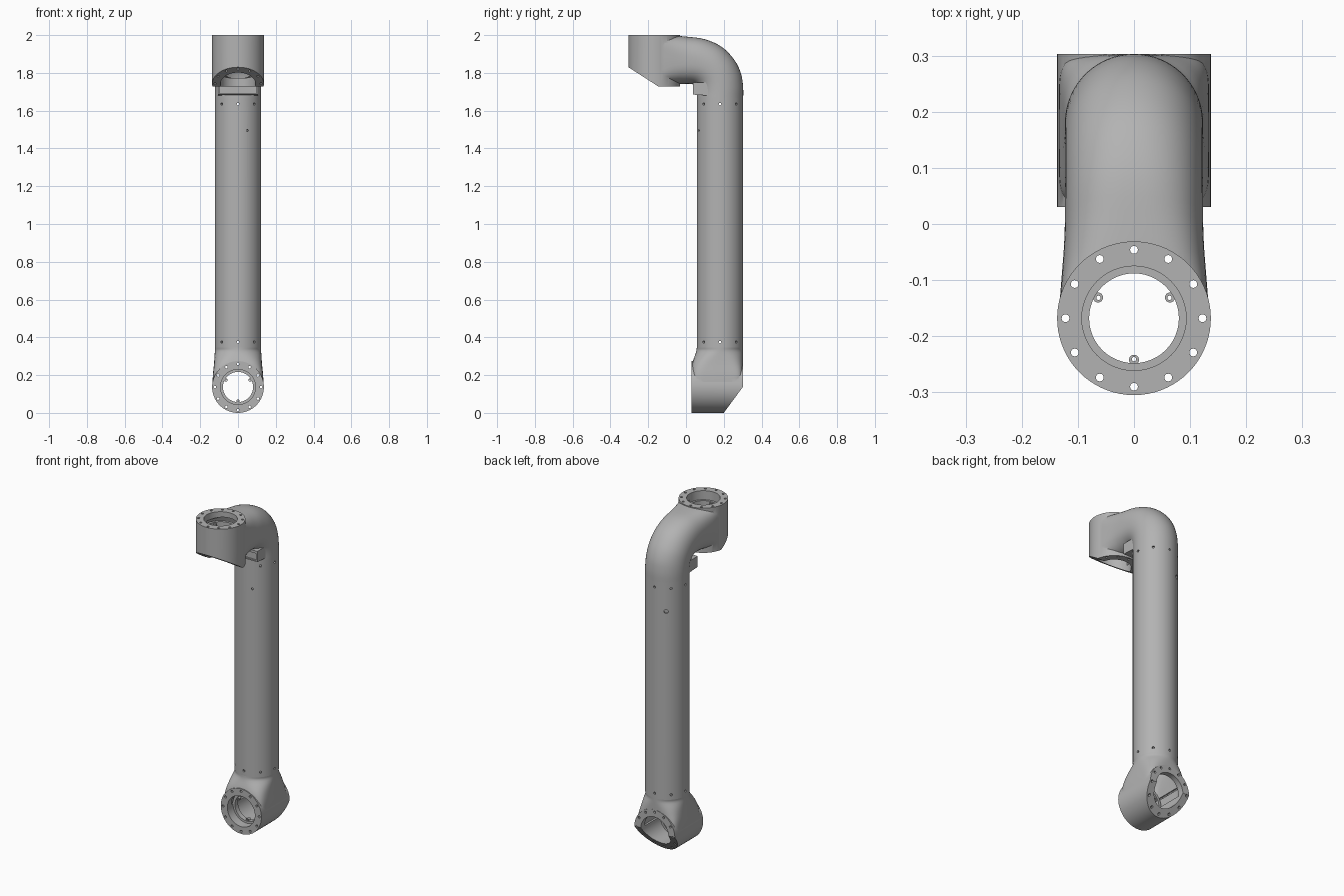
import bpy, bmesh, math
from mathutils import Matrix, Vector

if "Cube" in bpy.data.objects:
    bpy.data.objects.remove(bpy.data.objects["Cube"], do_unlink=True)

metal = bpy.data.materials.new("cast metal grey")
metal.use_nodes = True
metal.diffuse_color = (0.45, 0.45, 0.45, 1)
metal.node_tree.nodes["Principled BSDF"].inputs["Base Color"].default_value = metal.diffuse_color

TUBE_Y, TUBE_R = 0.18, 0.123
BARREL_R, BARREL_LEN, BORE_R = 0.137, 0.273, 0.093


def make(name, bm):
    bmesh.ops.recalc_face_normals(bm, faces=bm.faces)
    mesh = bpy.data.meshes.new(name)
    bm.to_mesh(mesh)
    bm.free()
    mesh.materials.append(metal)
    obj = bpy.data.objects.new(name, mesh)
    bpy.context.collection.objects.link(obj)
    return obj


def cylinders(name, items, segments=24):
    """One object from (matrix, radius, length) cylinders centred on each matrix."""
    bm = bmesh.new()
    for matrix, radius, length in items:
        bmesh.ops.create_cone(bm, cap_ends=True, segments=segments, radius1=radius,
                              radius2=radius, depth=length, matrix=matrix)
    return make(name, bm)


def boolean(obj, cutter, operation="DIFFERENCE"):
    mod = obj.modifiers.new("cut", "BOOLEAN")
    mod.object, mod.operation, mod.solver = cutter, operation, "EXACT"
    graph = bpy.context.evaluated_depsgraph_get()
    result = bpy.data.meshes.new_from_object(obj.evaluated_get(graph))
    obj.modifiers.clear()
    obj.data = result
    bpy.data.objects.remove(cutter, do_unlink=True)


def smooth_sections(keys, steps=4):
    """Catmull-Rom interpolation through the key sections."""
    rows = [Vector(k) for k in keys]
    padded = [rows[0]] + rows + [rows[-1]]
    out = []
    for a, b, c, d in zip(padded, padded[1:], padded[2:], padded[3:]):
        for i in range(steps):
            t = i / steps
            out.append(b + (c - a) * (t / 2) + (a * 2 - b * 5 + c * 4 - d) * (t * t / 2)
                       + (b * 3 - a - c * 3 + d) * (t ** 3 / 2))
    return out + [rows[-1]]


def loft(name, keys, wall=0.0, sides=64):
    """Section: inner y, inner z, outer y, outer z, half width, squareness."""
    bm = bmesh.new()
    rings = []
    for y0, z0, y1, z1, width, power in smooth_sections(keys):
        inner, outer = Vector((0, y0, z0)), Vector((0, y1, z1))
        mid, arm = (inner + outer) / 2, (outer - inner) / 2
        arm *= 1 - wall / arm.length
        ring = []
        for i in range(sides):
            a = math.tau * i / sides
            sx, sy = (math.copysign(abs(v) ** (2 / power), v) for v in (math.cos(a), math.sin(a)))
            ring.append(bm.verts.new(mid + Vector(((width - wall) * sx, 0, 0)) + arm * sy))
        rings.append(ring)
    for low, high in zip(rings, rings[1:]):
        for i in range(sides):
            j = (i + 1) % sides
            bm.faces.new((low[i], low[j], high[j], high[i]))
    bm.faces.new(rings[0])
    bm.faces.new(rings[-1])
    return make(name, bm)


def prism(name, profile, half=0.3):
    bm = bmesh.new()
    face = bm.faces.new([bm.verts.new((-half, y, z)) for y, z in profile])
    new = bmesh.ops.extrude_face_region(bm, geom=[face])["geom"]
    bmesh.ops.translate(bm, vec=(2 * half, 0, 0),
                        verts=[v for v in new if isinstance(v, bmesh.types.BMVert)])
    return make(name, bm)


def shade(obj):
    bpy.ops.object.select_all(action="DESELECT")
    obj.select_set(True)
    bpy.context.view_layer.objects.active = obj
    bpy.ops.object.shade_smooth_by_angle(angle=math.radians(30))


def polar(radius, angle, z=0.0):
    return Matrix.Translation((radius * math.cos(angle), radius * math.sin(angle), z))


def joint(name, keys, frame, slant):
    """Hollow housing: lofted neck, bored barrel, bevelled back and bolt circle."""
    middle = frame @ Matrix.Translation((0, 0, -BARREL_LEN / 2))
    body = loft(name, keys)
    boolean(body, cylinders("barrel", [(middle, BARREL_R, BARREL_LEN)], 72), "UNION")
    boolean(body, loft("neck_hollow", keys, 0.03))
    boolean(body, prism("slant", slant))
    boolean(body, cylinders("bore", [(middle, BORE_R, 1)], 48))
    boolean(body, cylinders("bolt_holes", [(middle @ polar(0.122, math.tau * i / 12), 0.007, 0.4)
                                           for i in range(12)], 12))
    shade(body)

    # Retaining lip inside the bore with three drilled lugs
    deep = frame @ Matrix.Translation((0, 0, -0.07))
    lip = cylinders(name + "_lip", [(deep, BORE_R + 0.003, 0.03)], 48)
    boolean(lip, cylinders("lip_hole", [(deep, 0.08, 0.2)], 48))
    shade(lip)
    angles = [math.radians(a) for a in (30, 150, 270)]
    lugs = cylinders(name + "_lugs", [(deep @ polar(0.074, a), 0.009, 0.02) for a in angles], 16)
    boolean(lugs, cylinders("lug_holes", [(deep @ polar(0.073, a), 0.004, 0.1) for a in angles], 10))
    shade(lugs)


# Lower joint, bored front to back
joint("lower_joint",
      [(0.032, 0.137, 0.301, 0.137, 0.135, 8), (0.032, 0.20, 0.301, 0.20, 0.133, 7),
       (0.033, 0.26, 0.302, 0.26, 0.127, 4), (0.053, 0.32, 0.303, 0.32, 0.123, 2.1),
       (0.057, 0.345, 0.303, 0.345, 0.123, 2)],
      Matrix.Translation((0, 0.03, BARREL_R)) @ Matrix.Rotation(math.pi / 2, 4, "X"),
      [(0.097, -0.14), (0.406, 0.28), (0.406, -0.14)])

# Upper joint with elbow, bored top to bottom
joint("upper_joint",
      [(0.057, 1.67, 0.303, 1.67, 0.123, 2), (0.057, 1.70, 0.302, 1.73, 0.123, 2),
       (0.05, 1.725, 0.29, 1.80, 0.123, 2), (0.04, 1.738, 0.255, 1.87, 0.123, 2.1),
       (0.02, 1.742, 0.19, 1.937, 0.123, 2.2), (-0.01, 1.742, 0.10, 1.978, 0.123, 2.4),
       (-0.05, 1.742, 0.0, 1.992, 0.124, 2.8), (-0.10, 1.742, -0.09, 1.998, 0.129, 4),
       (-0.168, 1.742, -0.168, 1.998, 0.135, 8)],
      Matrix.Translation((0, -0.168, 2)),
      [(-0.445, 1.92), (-0.025, 1.65), (-0.445, 1.65)])

# Hollow tube with screw holes near both ends
centre = Matrix.Translation((0, TUBE_Y, 1.0075))
tube = cylinders("tube", [(centre, TUBE_R, 1.325)], 64)
boolean(tube, cylinders("tube_hollow", [(centre, TUBE_R - 0.012, 2)], 64))
spots = [(45 * i, z, 0.007) for i in range(8) for z in (0.375, 1.635)]
spots += [(-66, 1.495, 0.006), (122, 1.495, 0.012)]
boolean(tube, cylinders("screw_holes", [
    (Matrix.Translation((0, TUBE_Y, z)) @ polar(TUBE_R, math.radians(a))
     @ Matrix.Rotation(math.radians(a), 4, "Z") @ Matrix.Rotation(math.pi / 2, 4, "Y"), r, 0.06)
    for a, z, r in spots], 12))
shade(tube)

# Framed tab under the elbow
tab = prism("elbow_tab", [(0.037, 1.685), (0.116, 1.68), (0.116, 1.75), (0.037, 1.75)], 0.105)
boolean(tab, prism("tab_recess", [(0.03, 1.692), (0.047, 1.692), (0.047, 1.735), (0.03, 1.735)], 0.097))

# Locating pin on the upper flange
shade(cylinders("flange_pin", [(Matrix.Translation((-0.015, -0.288, 1.996)), 0.006, 0.008)], 12))
